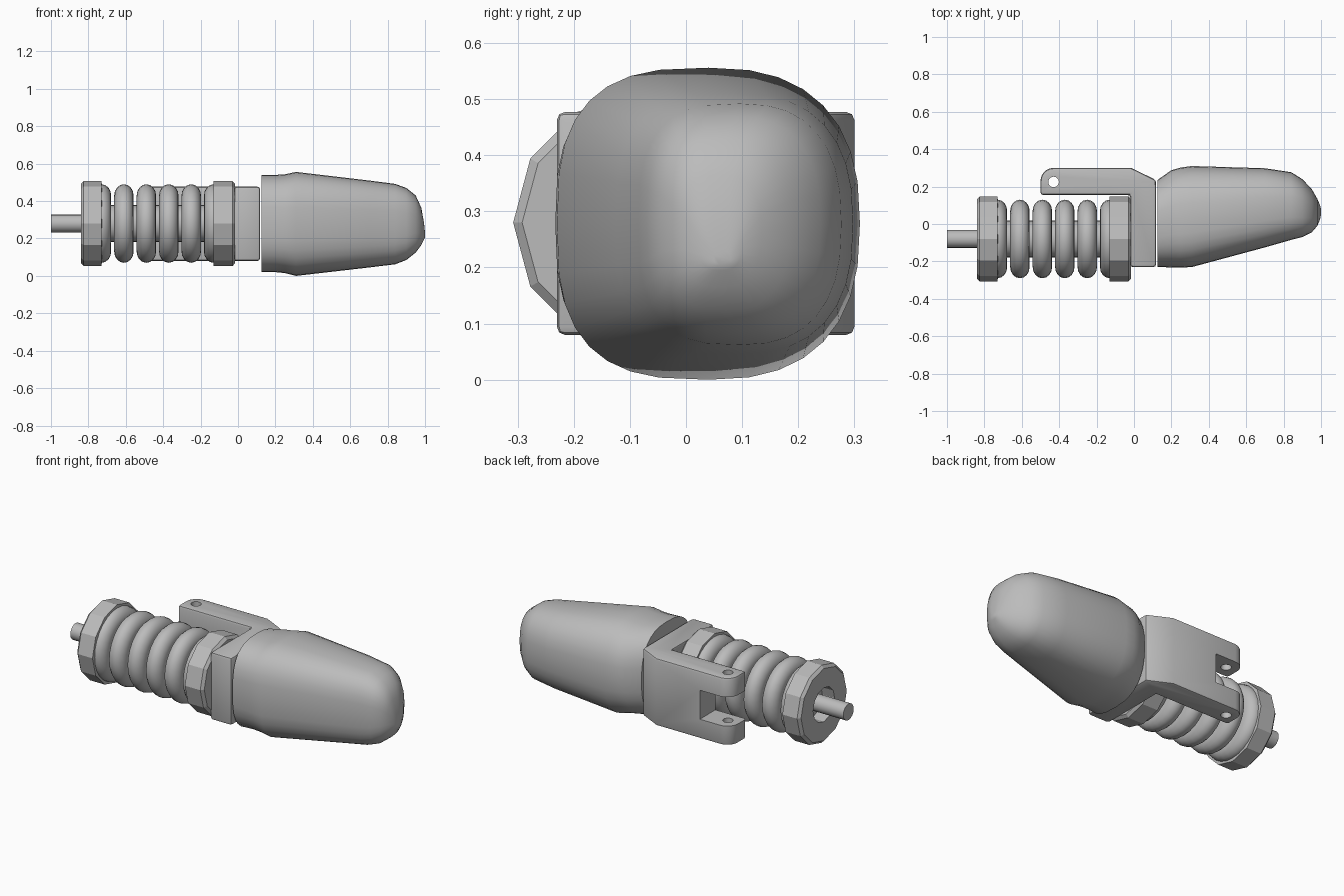
import bpy, bmesh, math
from mathutils import Vector

cube = bpy.data.objects.get("Cube")
if cube:
    bpy.data.objects.remove(cube, do_unlink=True)

grey = bpy.data.materials.new("plain grey")
grey.use_nodes = True
grey.diffuse_color = (0.5, 0.5, 0.5, 1)
grey.node_tree.nodes["Principled BSDF"].inputs["Base Color"].default_value = (0.5, 0.5, 0.5, 1)

AXIS_Y, AXIS_Z = -0.08, 0.28


def finish(name, bm, smooth=None):
    bmesh.ops.recalc_face_normals(bm, faces=bm.faces)
    mesh = bpy.data.meshes.new(name)
    bm.to_mesh(mesh)
    bm.free()
    mesh.materials.append(grey)
    ob = bpy.data.objects.new(name, mesh)
    bpy.context.collection.objects.link(ob)
    if smooth:
        activate(ob)
        bpy.ops.object.shade_smooth_by_angle(angle=math.radians(smooth))
    return ob


def activate(ob):
    bpy.ops.object.select_all(action="DESELECT")
    ob.select_set(True)
    bpy.context.view_layer.objects.active = ob


def skin(bm, rings, closed=False):
    """Join matching rings of points; cap the ends unless the loop is closed."""
    rows = [[bm.verts.new(p) for p in ring] for ring in rings]
    pairs = list(zip(rows, rows[1:])) + ([(rows[-1], rows[0])] if closed else [])
    n = len(rows[0])
    for a, b in pairs:
        for i in range(n):
            j = (i + 1) % n
            bm.faces.new((a[i], a[j], b[j], b[i]))
    if not closed:
        bm.faces.new(rows[0])
        bm.faces.new(rows[-1])


def lathe(name, profile, sides, smooth=None, closed=False):
    """Turn (x, radius) points around the rod axis."""
    bm = bmesh.new()
    skin(bm, [[(x, AXIS_Y - r * math.cos(t), AXIS_Z + r * math.sin(t))
               for t in (math.tau * i / sides for i in range(sides))]
              for x, r in profile], closed)
    return finish(name, bm, smooth)


def apply_modifier(ob, kind, **settings):
    mod = ob.modifiers.new(kind.lower(), kind)
    for key, value in settings.items():
        setattr(mod, key, value)
    activate(ob)
    bpy.ops.object.modifier_apply(modifier=mod.name)


# Rod, core and the two faceted collars
lathe("rod", [(-1, 0.048), (-0.5, 0.048)], 16, 40)
lathe("bellows_core", [(-0.76, 0.1), (0.0, 0.1)], 20, 40)
lathe("end_collar", [(-0.84, 0.1), (-0.84, 0.212), (-0.825, 0.228), (-0.73, 0.228),
                     (-0.725, 0.18), (-0.725, 0.1)], 12, closed=True)
lathe("inner_collar", [(-0.13, 0.1), (-0.13, 0.228), (-0.03, 0.228),
                       (-0.015, 0.212), (-0.015, 0.1)], 12, closed=True)

# Bellows rings, the outer two half sunk into the collars
for k in range(6):
    centre = -0.73 + 0.12 * k
    ring = []
    for i in range(16):
        t = math.tau * i / 16
        ring.append((centre + 0.052 * math.cos(t), 0.15 + 0.06 * math.sin(t)))
    lathe(f"bellows_ring_{k + 1}", ring, 28, 50, closed=True)

# Bracket: plan outline pulled upward, with a rounded arm end
outline = [(0.118, -0.23), (0.118, 0.235), (-0.015, 0.3)]
for i in range(7):
    t = math.pi / 2 * (1 + i / 6)
    outline.append((-0.43 + 0.07 * math.cos(t), 0.23 + 0.07 * math.sin(t)))
outline += [(-0.5, 0.155), (-0.02, 0.155), (-0.02, -0.23)]
bm = bmesh.new()
skin(bm, [[(x, y, z) for x, y in outline] for z in (0.08, 0.477)])
bracket = finish("bracket", bm)
apply_modifier(bracket, "BEVEL", width=0.014, segments=2, limit_method="ANGLE",
               angle_limit=math.radians(60))

# Fork slot and pin hole in the arm
bpy.ops.mesh.primitive_cube_add(size=1, location=(-0.42, 0.23, AXIS_Z))
slot = bpy.context.object
slot.scale = (0.24, 0.3, 0.17)
bpy.ops.mesh.primitive_cylinder_add(vertices=20, radius=0.028, depth=1,
                                    location=(-0.43, 0.225, AXIS_Z))
pin = bpy.context.object
for cutter in (slot, pin):
    cutter.hide_render = True
    bpy.context.view_layer.update()
    apply_modifier(bracket, "BOOLEAN", operation="DIFFERENCE", object=cutter, solver="EXACT")
    bpy.data.objects.remove(cutter, do_unlink=True)
activate(bracket)
bpy.ops.object.shade_smooth_by_angle(angle=math.radians(30))

# Tapered shell: x, right edge, left edge, bottom, top of each section
sections = [
    (0.125, -0.23, 0.235, 0.02, 0.54),
    (0.2, -0.232, 0.288, 0.02, 0.54),
    (0.25, -0.233, 0.302, 0.015, 0.543),
    (0.31, -0.23, 0.31, 0.0, 0.556),
    (0.7, -0.125, 0.298, 0.045, 0.51),
    (0.84, -0.085, 0.277, 0.062, 0.492),
    (0.9, -0.07, 0.24, 0.085, 0.47),
    (0.95, -0.045, 0.187, 0.125, 0.43),
    (0.98, -0.01, 0.135, 0.165, 0.365),
    (0.995, 0.025, 0.1, 0.195, 0.28),
    (1.0, 0.05, 0.08, 0.205, 0.23),
]


def rounded_power(value, exponent):
    return math.copysign(abs(value) ** (2 / exponent), value)


rings = []
for x, y0, y1, z0, z1 in sections:
    ring = []
    for i in range(32):
        t = math.tau * i / 32
        power = 2.9 if math.cos(t) < 0 else 2.5
        ring.append((x, (y0 + y1) / 2 + (y1 - y0) / 2 * rounded_power(math.cos(t), power),
                     (z0 + z1) / 2 + (z1 - z0) / 2 * rounded_power(math.sin(t), power)))
    rings.append(ring)
bm = bmesh.new()
skin(bm, rings)
finish("tapered_shell", bm, 35)
